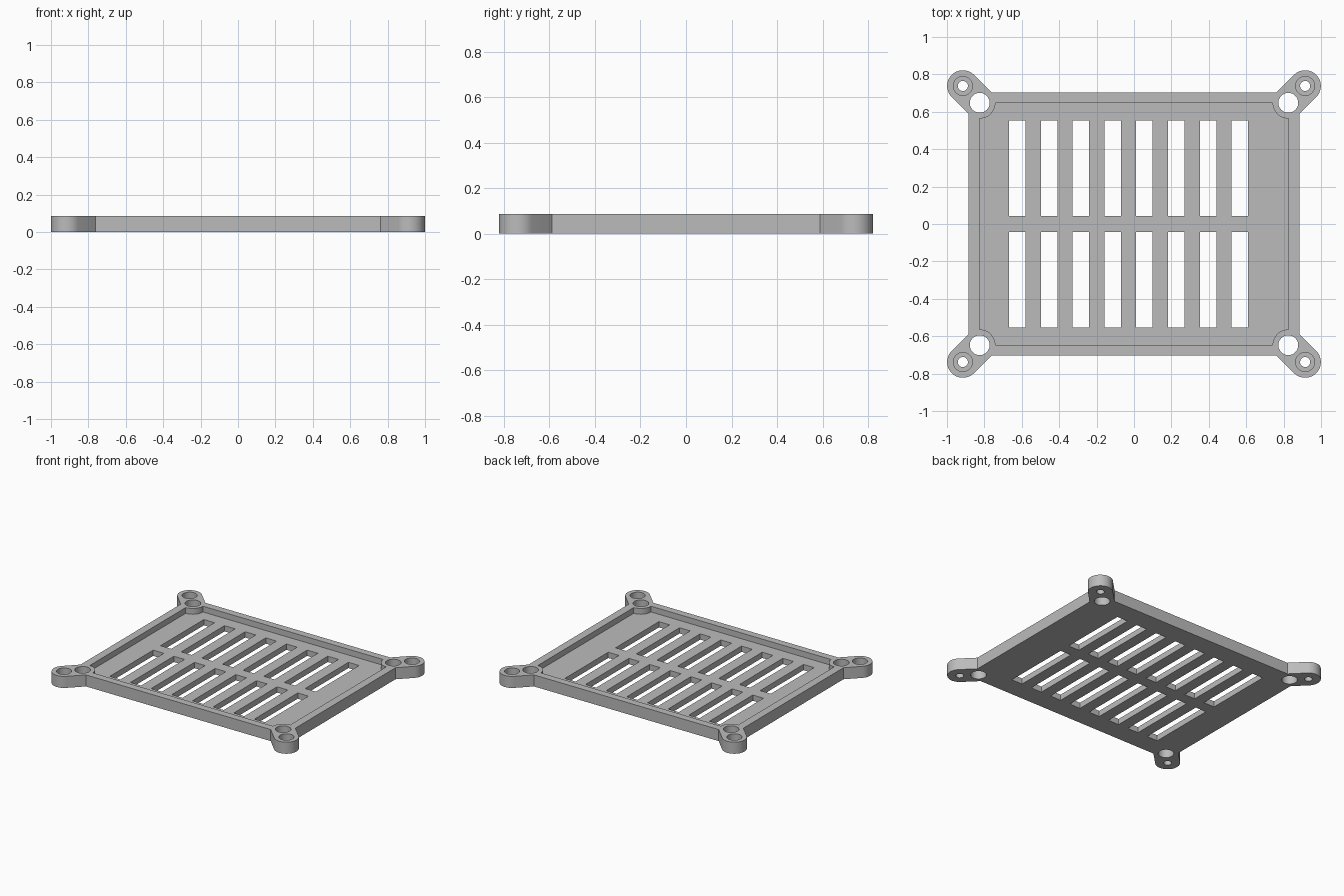
import bpy, bmesh
from math import pi, cos, sin, atan2

if "Cube" in bpy.data.objects:
    bpy.data.objects.remove(bpy.data.objects["Cube"])

HEIGHT, FLOOR = 0.086, 0.043
EAR, HOLE = (0.915, 0.738), (0.825, 0.648)
EAR_R = 0.084
CORNERS = [(sx, sy) for sx in (-1, 1) for sy in (-1, 1)]


def arc(cx, cy, r, start, sweep, steps):
    return [(cx + r * cos(start + sweep * i / steps),
             cy + r * sin(start + sweep * i / steps)) for i in range(steps + 1)]


def circle(cx, cy, r):
    return arc(cx, cy, r, 0, 2 * pi, 48)[:-1]


def rect(x0, x1, y0, y1):
    return [(x0, y0), (x1, y0), (x1, y1), (x0, y1)]


def capsule(a, b, r):
    d = atan2(b[1] - a[1], b[0] - a[0])
    return arc(*b, r, d - pi / 2, pi, 24) + arc(*a, r, d + pi / 2, pi, 24)


def prisms(name, outlines, z0, z1):
    """Extrude each counter-clockwise outline from z0 to z1 in one object."""
    bm = bmesh.new()
    for pts in outlines:
        low = [bm.verts.new((x, y, z0)) for x, y in pts]
        high = [bm.verts.new((x, y, z1)) for x, y in pts]
        bm.faces.new(low[::-1])
        bm.faces.new(high)
        for i in range(len(pts)):
            j = (i + 1) % len(pts)
            bm.faces.new((low[i], low[j], high[j], high[i]))
    mesh = bpy.data.meshes.new(name)
    bm.to_mesh(mesh)
    bm.free()
    obj = bpy.data.objects.new(name, mesh)
    bpy.context.collection.objects.link(obj)
    return obj


def combine(target, other, operation):
    mod = target.modifiers.new(operation, 'BOOLEAN')
    mod.operation, mod.object, mod.solver = operation, other, 'EXACT'
    bpy.context.view_layer.objects.active = target
    bpy.ops.object.modifier_apply(modifier=mod.name)
    bpy.data.objects.remove(other)


# Base plate with a shallow tray
plate = prisms("vented_plate", [rect(-0.884, 0.884, -0.702, 0.702)], 0, HEIGHT)
tray = prisms("tray_cutter", [rect(-0.825, 0.825, -0.648, 0.648)], FLOOR, 0.2)
combine(plate, tray, 'DIFFERENCE')

# Diagonal mounting ears, rounded into the tray corners
ears = prisms("mounting_ears", [
    capsule((sx * HOLE[0], sy * HOLE[1]), (sx * EAR[0], sy * EAR[1]), EAR_R)
    for sx, sy in CORNERS], 0, HEIGHT)
combine(plate, ears, 'UNION')

# Two rows of vent slots, plus corner holes and screw holes
cuts = []
for i in range(8):
    x = -0.668 + 0.17 * i
    cuts += [rect(x, x + 0.088, 0.043, 0.553), rect(x, x + 0.088, -0.553, -0.043)]
for sx, sy in CORNERS:
    cuts.append(circle(sx * HOLE[0], sy * HOLE[1], 0.053))
    cuts.append(circle(sx * EAR[0], sy * EAR[1], 0.027))
combine(plate, prisms("through_cutters", cuts, -0.1, 0.2), 'DIFFERENCE')

# Screw-head counterbores
bores = [circle(sx * EAR[0], sy * EAR[1], 0.051) for sx, sy in CORNERS]
combine(plate, prisms("counterbore_cutters", bores, 0.035, 0.2), 'DIFFERENCE')

# Material and shading
grey = bpy.data.materials.new("plain grey")
grey.use_nodes = True
grey.diffuse_color = (0.5, 0.5, 0.5, 1)
grey.node_tree.nodes["Principled BSDF"].inputs["Base Color"].default_value = (0.5, 0.5, 0.5, 1)
plate.data.materials.clear()
plate.data.materials.append(grey)
for poly in plate.data.polygons:
    poly.material_index = 0

bpy.ops.object.select_all(action='DESELECT')
plate.select_set(True)
bpy.context.view_layer.objects.active = plate
bpy.ops.object.shade_smooth_by_angle(angle=pi / 6)
